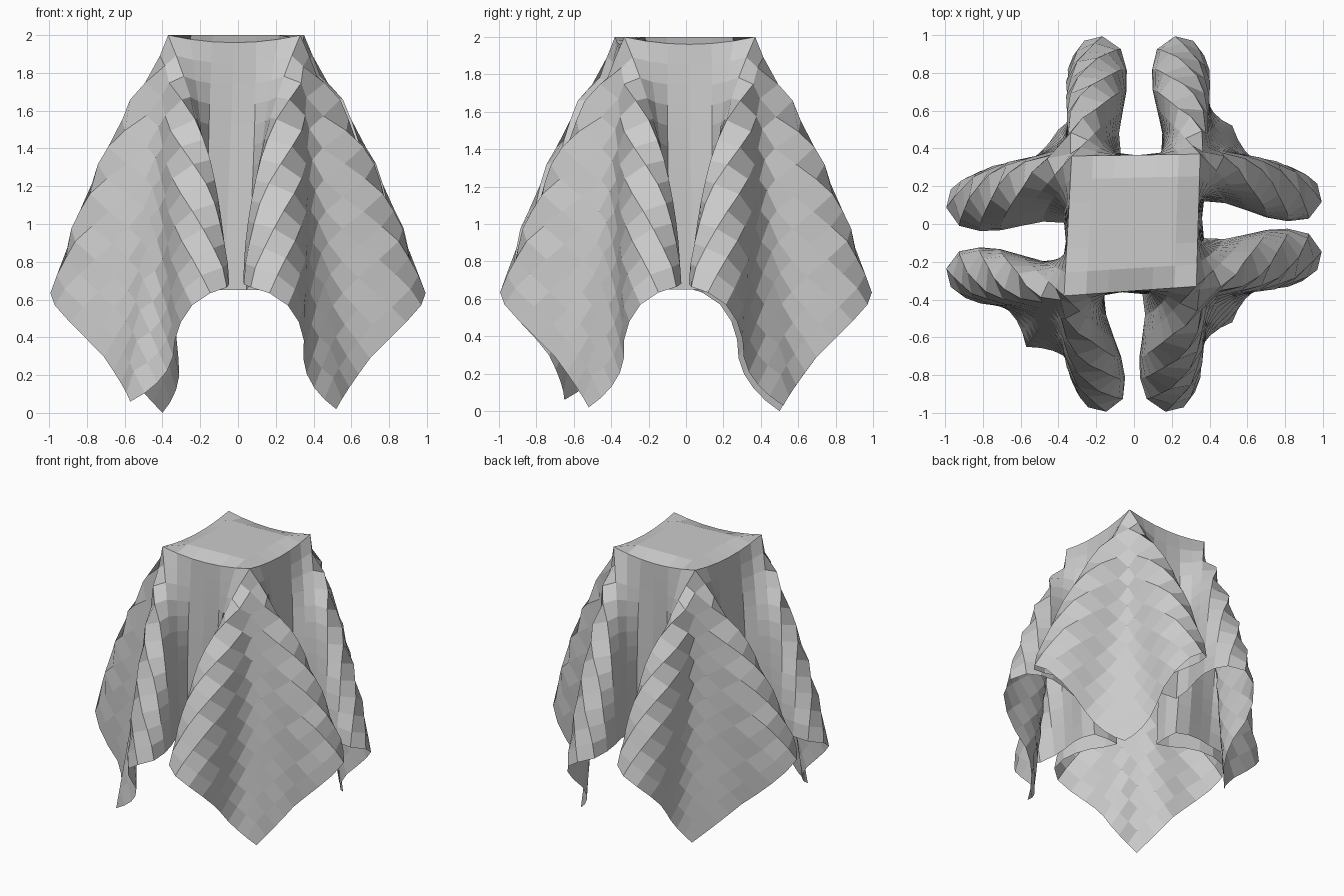
import bpy
import bmesh
from mathutils import Vector

if "Cube" in bpy.data.objects:
    bpy.data.objects.remove(bpy.data.objects["Cube"], do_unlink=True)

HALF_TOP = 0.36      # half width of the flat top
HALF_CLOTH = 1.7     # half width of the unfolded cloth
TOP_CELLS = 3
HANG_CELLS = 12
HEIGHT = 2.0
EDGE_SAG = 0.04      # how far the middle of each top edge rounds down

# Hem from the middle of a side to the cloth corner:
# distance along hem, sideways, outward, height, belly sideways, belly outward
HEM = [
    (0, 0, .36, .65, 0, 0),
    (.12, .1, .37, .65, .01, .01),
    (.24, .1, .48, .67, -.02, .04),
    (.36, .07, .6, .69, -.07, .08),
    (.48, .04, .71, .69, -.07, .08),
    (.6, .03, .83, .68, -.06, .08),
    (.72, .06, .95, .66, -.04, .06),
    (.82, .16, 1, .63, -.02, .06),
    (.95, .27, .96, .55, 0, .07),
    (1.1, .33, .83, .42, .02, .06),
    (1.25, .33, .7, .29, .03, .04),
    (1.4, .36, .62, .18, .03, .01),
    (1.55, .43, .56, .09, .01, 0),
    (1.7, .52, .52, .02, 0, 0),
]

# By quadrant: corners of the flat top and hanging corner tips
TOP = {(1, -1): (.33, -.33), (-1, -1): (-.37, -.38),
       (-1, 1): (-.33, .36), (1, 1): (.35, .37)}
TIPS = {(1, -1): (.52, .52, .02), (-1, -1): (.57, .65, .06),
        (-1, 1): (.4, .5, 0), (1, 1): (.52, .52, .03)}

# Drift of each side's middle, and of each fold away from that middle
MIDDLE = {("x", 1): .03, ("x", -1): -.1, ("y", 1): .04, ("y", -1): -.07}
FOLD = {("x", 1, 1): -.03, ("y", 1, 1): .07, ("x", -1, 1): -.06,
        ("y", -1, 1): .02, ("x", -1, -1): .09, ("y", 1, -1): .02}


def clamp(value):
    return max(0.0, min(1.0, value))


def sample_hem(t):
    """Hem position and belly offset at distance t."""
    for a, b in zip(HEM, HEM[1:]):
        if t <= b[0] + 1e-6:
            f = (t - a[0]) / (b[0] - a[0])
            mix = [p + (q - p) * f for p, q in zip(a, b)]
            return Vector(mix[1:4]), Vector((mix[4], mix[5], 0))
    return Vector(HEM[-1][1:4]), Vector()


def top_point(x, y):
    """Point on the slightly skewed top, rounded down along its edges."""
    u, v = x / HALF_TOP, y / HALF_TOP
    p = Vector((0, 0))
    for (sx, sy), corner in TOP.items():
        p += Vector(corner) * (1 + sx * u) * (1 + sy * v) / 4
    near, far = sorted((abs(u), abs(v)))
    sag = EDGE_SAG * clamp((far - .67) / .33) * (1 - near ** 2)
    return Vector((p.x, p.y, HEIGHT - sag))


def cloth_point(i, j):
    cell = HALF_TOP / TOP_CELLS
    ring = max(abs(i), abs(j))
    if ring <= TOP_CELLS:
        return top_point(i * cell, j * cell)
    sx, sy = (1 if i >= 0 else -1), (1 if j >= 0 else -1)
    axis = "x" if abs(i) >= abs(j) else "y"
    step = min(abs(i), abs(j))
    drop = (ring - TOP_CELLS) / HANG_CELLS

    def to_world(p):
        return Vector((sx * p.y, sy * p.x, p.z) if axis == "x"
                      else (sx * p.x, sy * p.y, p.z))

    # Straight panels below the top edge, fans below its corners
    if step <= TOP_CELLS:
        t = step * cell
    else:
        fan = (step - TOP_CELLS) / (ring - TOP_CELLS)
        t = HALF_TOP + fan * (HALF_CLOTH - HALF_TOP)
    edge = to_world(Vector((min(t, HALF_TOP), HALF_TOP, 0)))
    start = top_point(edge.x, edge.y)
    hem, belly = sample_hem(t)

    # Individual drift of each side, fold and corner tip
    out, along = (sx, sy) if axis == "x" else (sy, sx)
    middle = MIDDLE[(axis, out)] * along
    fold = FOLD.get((axis, sx, sy), 0)
    w = clamp(t / .75)
    hem.x += (middle + (fold - middle) * w) * clamp((HALF_CLOTH - t) / .6)
    tx, ty, tz = TIPS[(sx, sy)]
    tip = Vector((ty, tx, tz) if axis == "x" else (tx, ty, tz))
    hem += (tip - Vector(HEM[-1][1:4])) * clamp((t - 1.1) / .6)

    return start.lerp(to_world(hem), drop) + to_world(belly) * 4 * drop * (1 - drop)


# Draped square cloth
n = TOP_CELLS + HANG_CELLS
bm = bmesh.new()
grid = [[bm.verts.new(cloth_point(i, j)) for j in range(-n, n + 1)]
        for i in range(-n, n + 1)]
for i in range(2 * n):
    for j in range(2 * n):
        bm.faces.new((grid[i][j], grid[i + 1][j], grid[i + 1][j + 1], grid[i][j + 1]))
mesh = bpy.data.meshes.new("draped_cloth")
bm.to_mesh(mesh)
bm.free()

grey = bpy.data.materials.new("plain_grey")
grey.use_nodes = True
colour = (.6, .6, .6, 1)
grey.diffuse_color = colour
grey.node_tree.nodes["Principled BSDF"].inputs["Base Color"].default_value = colour
mesh.materials.append(grey)

cloth = bpy.data.objects.new("draped_cloth", mesh)
bpy.context.collection.objects.link(cloth)
